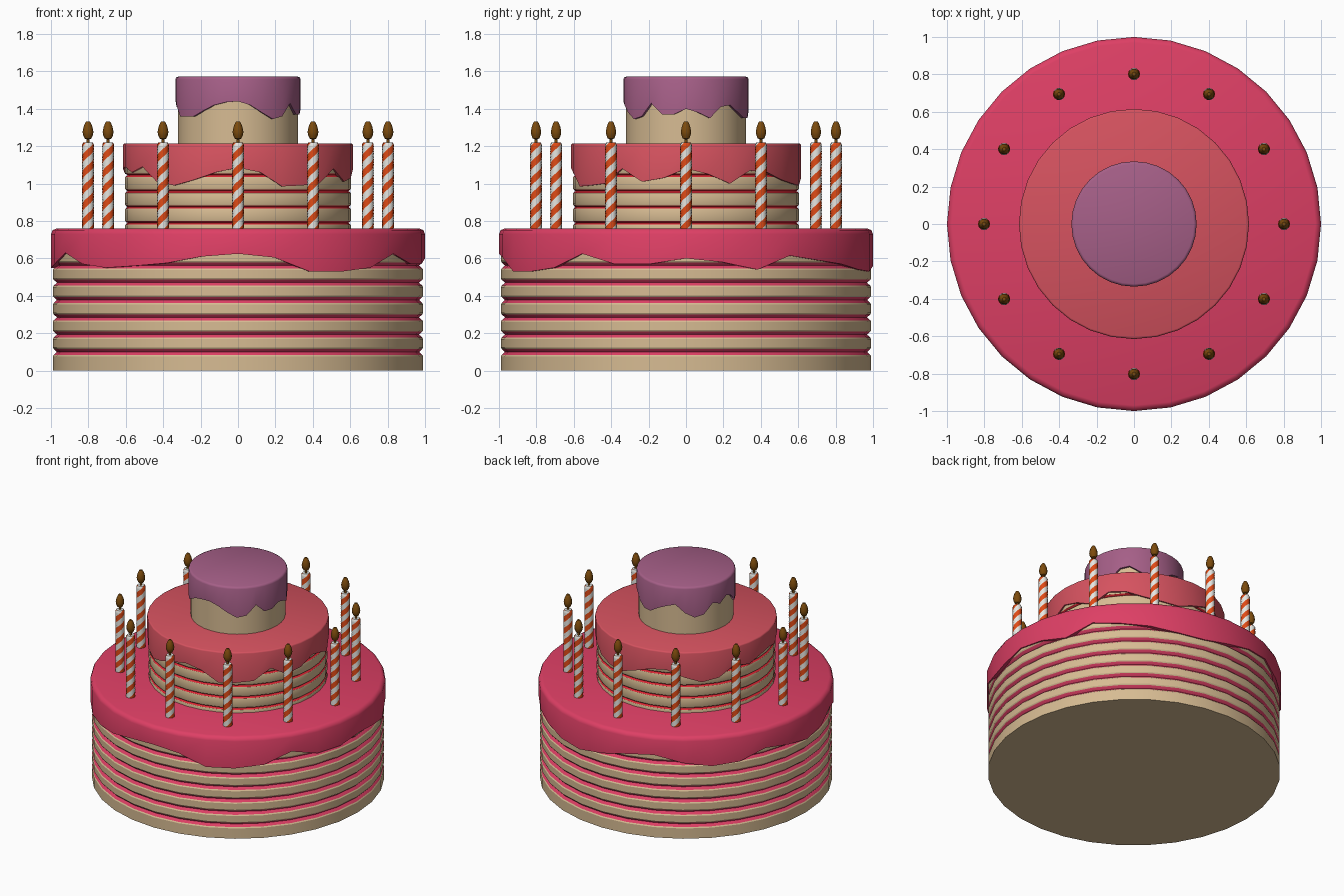
import bpy, bmesh, math

if "Cube" in bpy.data.objects:
    bpy.data.objects.remove(bpy.data.objects["Cube"])

SIDES = 32


def mat(name, r, g, b):
    m = bpy.data.materials.new(name)
    m.diffuse_color = (r, g, b, 1)
    m.use_nodes = True
    m.node_tree.nodes["Principled BSDF"].inputs["Base Color"].default_value = m.diffuse_color
    return m


SPONGE = mat("sponge tan", 0.68, 0.50, 0.29)
PINK = mat("raspberry pink", 0.73, 0.05, 0.13)
CORAL = mat("coral icing", 0.67, 0.085, 0.115)
RED = mat("red filling", 0.72, 0.02, 0.035)
MAUVE = mat("mauve icing", 0.38, 0.115, 0.245)
WHITE = mat("candle white", 0.80, 0.80, 0.76)
ORANGE = mat("candle orange", 0.75, 0.07, 0.008)
FLAME = mat("flame brown", 0.20, 0.07, 0.004)


def lathe(name, rings, mats, n=SIDES, loc=(0, 0, 0), angle=35):
    """rings: (radius, z or list of z, material of the band above, twist)"""
    bm = bmesh.new()
    loops = []
    for r, z, _, tw in rings:
        loop = []
        for i in range(n):
            a = 2 * math.pi * i / n + tw
            h = z[i] if isinstance(z, list) else z
            loop.append(bm.verts.new((r * math.cos(a), r * math.sin(a), h)))
        loops.append(loop)
    for k in range(len(loops) - 1):
        for i in range(n):
            j = (i + 1) % n
            f = bm.faces.new((loops[k][i], loops[k][j], loops[k + 1][j], loops[k + 1][i]))
            m = rings[k][2]
            f.material_index = m(i) if callable(m) else m
    bm.faces.new(loops[0][::-1])
    bm.faces.new(loops[-1])
    me = bpy.data.meshes.new(name)
    bm.to_mesh(me)
    bm.free()
    for m in mats:
        me.materials.append(m)
    ob = bpy.data.objects.new(name, me)
    ob.location = loc
    bpy.context.collection.objects.link(ob)
    bpy.ops.object.select_all(action='DESELECT')
    ob.select_set(True)
    bpy.context.view_layer.objects.active = ob
    bpy.ops.object.shade_smooth_by_angle(angle=math.radians(angle))
    return ob


def sponge(name, r, z0, z1, grooves, half, depth, filling):
    """Stacked sponge with V-shaped filling grooves."""
    rings = [(r, z0, 0, 0)]
    for g in grooves:
        rings += [(r, g - half - 0.008, 0, 0), (r - depth * 0.2, g - half, 1, 0),
                  (r - depth, g, 1, 0), (r - depth * 0.2, g + half, 0, 0),
                  (r, g + half + 0.008, 0, 0)]
    rings.append((r, z1, 0, 0))
    lathe(name, rings, [SPONGE, filling], angle=25)


def icing(name, r, top, drips, m, edge=0.03):
    """Cap of icing with an uneven dripping lower edge."""
    lathe(name, [(r - 0.04, drips, 0, 0), (r, drips, 0, 0), (r, top - edge, 0, 0),
                 (r - edge * 0.3, top - edge * 0.3, 0, 0), (r - edge, top, 0, 0)], [m], angle=50)


# bottom tier
sponge("bottom_sponge", 0.99, 0, 0.73, [0.1 + 0.0925 * k for k in range(6)], 0.016, 0.022, PINK)
low = [.60, .58, .54, .615, .59, .57, .54, .53, .56, .60, .62, .57, .54, .55, .61, .58,
       .55, .57, .63, .57, .55, .56, .575, .61, .625, .605, .53, .53, .55, .625, .57, .57]
icing("bottom_icing", 1.0, 0.76, low, PINK)

# middle tier
sponge("middle_sponge", 0.605, 0.75, 1.19, [0.79 + 0.085 * k for k in range(4)], 0.009, 0.014, RED)
mid = [1.08, 1.05, 1.00, 1.07, 1.06, 1.02, 1.00, .99, 1.03, 1.07, 1.08, 1.03, .99, 1.01, 1.08, 1.05,
       1.08, 1.09, 1.06, 1.09, 1.01, .99, 1.02, 1.06, 1.085, 1.06, .985, .99, 1.00, 1.08, 1.01, 1.03]
icing("middle_icing", 0.615, 1.215, mid, CORAL, 0.01)

# top tier
lathe("top_sponge", [(0.32, 1.20, 0, 0), (0.32, 1.55, 0, 0)], [SPONGE])
top = [1.40, 1.38, 1.35, 1.41, 1.42, 1.38, 1.35, 1.35, 1.39, 1.42, 1.44, 1.38, 1.345, 1.36, 1.43, 1.41,
       1.45, 1.42, 1.36, 1.36, 1.36, 1.39, 1.42, 1.435, 1.44, 1.42, 1.38, 1.345, 1.36, 1.43, 1.37, 1.37]
icing("top_icing", 0.335, 1.572, top, MAUVE, 0.015)

# twelve spiral-striped candles with wick and flame
ROWS, H, TWIST = 40, 0.465, 2.7 * 2 * math.pi
for c in range(12):
    a = math.radians(30 * c)
    pos = (0.802 * math.cos(a), 0.802 * math.sin(a), 0.755)
    body = []
    for k in range(ROWS + 1):
        r = 0.026 if k == ROWS else 0.032
        body.append((r, H * k / ROWS, lambda i: (i // 3) % 2, TWIST * k / ROWS))
    lathe(f"candle_{c + 1}", body, [WHITE, ORANGE], 12, pos, 50)
    fl = [(0.008, 0.46), (0.008, 0.482), (0.018, 0.486), (0.026, 0.503), (0.029, 0.522),
          (0.024, 0.548), (0.016, 0.568), (0.010, 0.577)]
    lathe(f"flame_{c + 1}", [(r, z, 0, 0) for r, z in fl], [FLAME], 10, pos, 40)
